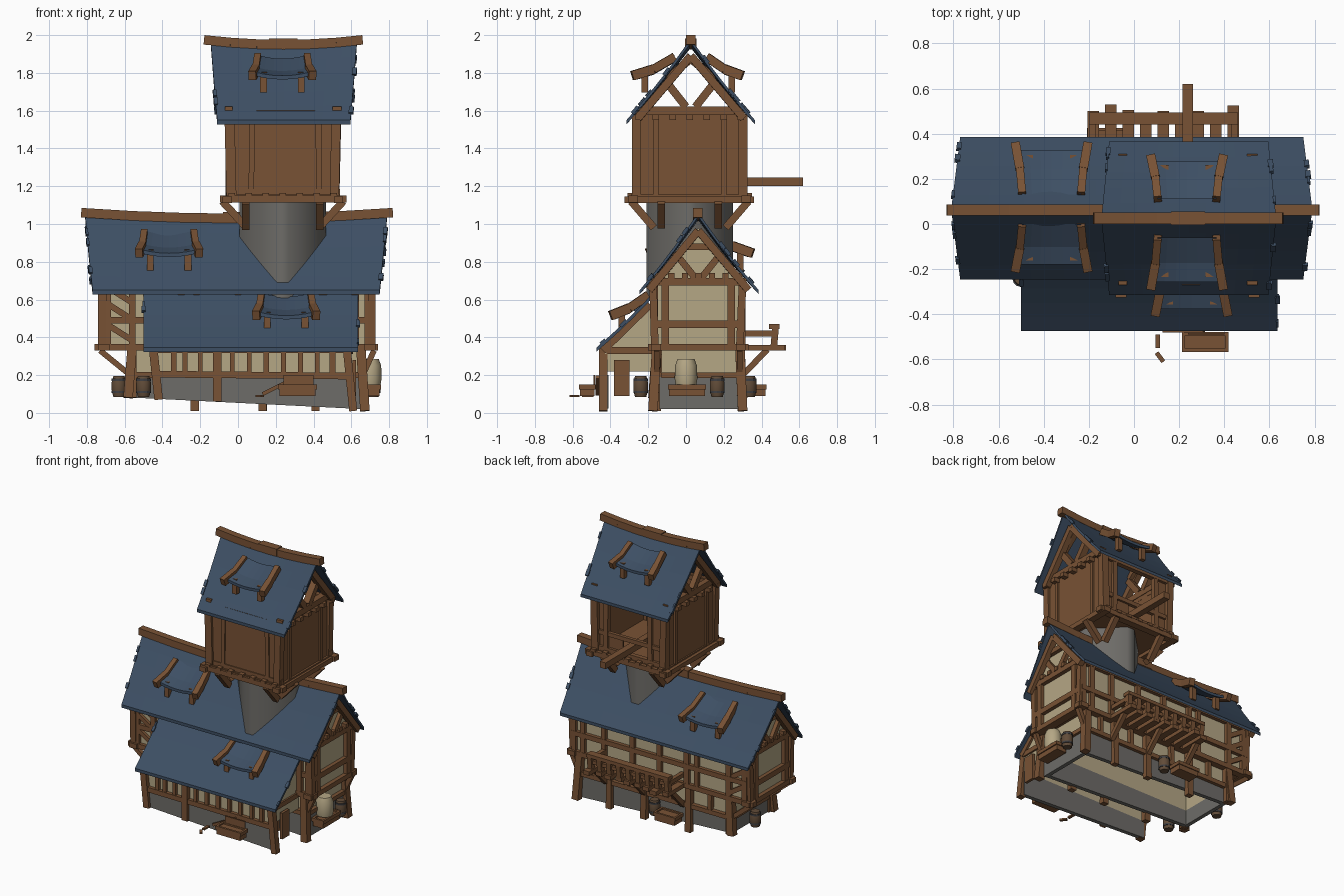
import bpy, bmesh, math, random
from mathutils import Vector as V

if "Cube" in bpy.data.objects:
    bpy.data.objects.remove(bpy.data.objects["Cube"])

random.seed(4)
COL = {"brown_timber": (0.19, 0.085, 0.035), "blue_roof": (0.047, 0.078, 0.127),
       "cream_plaster": (0.46, 0.385, 0.235), "grey_stone": (0.155, 0.15, 0.138),
       "barrel_wood": (0.12, 0.072, 0.04), "dark_iron": (0.05, 0.05, 0.055)}
MAT = {}
for n, c in COL.items():
    MAT[n] = bpy.data.materials.new(n)
    MAT[n].diffuse_color = (*c, 1)
WOOD, ROOF, CREAM, STONE, CASK, IRON = COL
PARTS = {}


def part(name, mat):
    if name not in PARTS:
        PARTS[name] = (bmesh.new(), mat)
    return PARTS[name][0]


def beam(name, p, q, w=0.035, d=None, mat=WOOD):
    """Box from p to q; w = sideways size, d = size in the other direction."""
    bm, p, q = part(name, mat), V(p), V(q)
    d = d or w
    u = (q - p).normalized()
    s = u.cross(V((0, 1, 0)) if abs(u.z) > 0.95 else V((0, 0, 1))).normalized()
    t = s.cross(u)
    a, b = [[bm.verts.new(c + s * i * w / 2 + t * j * d / 2)
             for i, j in ((-1, -1), (1, -1), (1, 1), (-1, 1))] for c in (p, q)]
    bm.faces.new(a[::-1])
    bm.faces.new(b)
    for i in range(4):
        bm.faces.new((a[i], a[(i + 1) % 4], b[(i + 1) % 4], b[i]))


def box(name, x0, x1, y0, y1, z0, z1, mat=WOOD):
    y, z = (y0 + y1) / 2, (z0 + z1) / 2
    beam(name, (x0, y, z), (x1, y, z), y1 - y0, z1 - z0, mat)


def ring(name, x0, x1, y0, y1, z0, z1, mat, t=0.02, skip=""):
    """Four upright walls without floor or ceiling."""
    for k, b in (("f", (x0, x1, y0, y0 + t)), ("b", (x0, x1, y1 - t, y1)),
                 ("l", (x0, x0 + t, y0, y1)), ("r", (x1 - t, x1, y0, y1))):
        if k not in skip:
            box(name, *b, z0, z1, mat)


def panel(name, pts, mat, t=0.015):
    """Flat polygon extruded along x."""
    bm = part(name, mat)
    a = [bm.verts.new(V(p)) for p in pts]
    b = [bm.verts.new(V(p) + V((t, 0, 0))) for p in pts]
    bm.faces.new(a)
    bm.faces.new(b[::-1])
    for i in range(len(a)):
        j = (i + 1) % len(a)
        bm.faces.new((a[i], a[j], b[j], b[i]))


def frame(name, f, lines, w=0.035):
    """Timbers on a wall; f maps (along, height) to a point."""
    for s0, z0, s1, z1 in lines:
        beam(name, f(s0, z0), f(s1, z1), w * random.uniform(0.9, 1.15), w)


def slope(name, x0, x1, inset, yr, zr, ye, ze, sag, dip):
    """One sagging roof slope from ridge to eaves, with loose edge tiles."""
    def at(u, v):
        mid = (x0 + x1) / 2
        x = x0 + (x1 - x0) * u
        x -= math.copysign(inset * v, x - mid) * min(1, abs(2 * u - 1) * 1.5)
        return V((x, yr + (ye - yr) * v, zr + (ze - zr) * v - dip * math.sin(math.pi * v)
                  + sag * (2 * u - 1) ** 2 * (1 - v)))
    bm = part(name, ROOF)
    n, m = 10, 5
    for off in (0, -0.022):
        g = [[bm.verts.new(at(i / n, j / m) + V((0, 0, off))) for j in range(m + 1)] for i in range(n + 1)]
        for i in range(n):
            for j in range(m):
                bm.faces.new((g[i][j], g[i + 1][j], g[i + 1][j + 1], g[i][j + 1]))
        if off == 0:
            top = g
    rim = lambda h: ([h[i][0] for i in range(n)] + [h[n][j] for j in range(m)]
                     + [h[i][m] for i in range(n, 0, -1)] + [h[0][j] for j in range(m, 0, -1)])
    a, b = rim(top), rim(g)
    for i in range(len(a)):
        j = (i + 1) % len(a)
        bm.faces.new((a[i], a[j], b[j], b[i]))
    for u in (0, 1):
        for k in range(3):
            v = random.uniform(0.15, 0.85)
            beam(name + "_edge_tiles", at(u, v), at(u, v + 0.08), random.uniform(0.01, 0.025), 0.018, ROOF)


def ridge(name, x0, x1, y, z, sag, w):
    p = [V((x0 + (x1 - x0) * i / 6, y, z + sag * (i / 3 - 1) ** 2)) for i in range(7)]
    for a, b in zip(p, p[1:]):
        beam(name, a, b, w)
    m = (x0 + x1) / 2
    box(name, m - 0.075, m + 0.075, y - 0.03, y + 0.03, z - 0.02, z + 0.033)


def dormer(name, cx, yt, zt, yb, zb):
    """Raised roof flap between two curved rails with short struts."""
    ym, zm = (yt + yb) / 2, (zt + zb) / 2 - 0.015
    for s in (-1, 1):
        pts = [(cx + s * 0.13, yt, zt), (cx + s * 0.14, ym, zm), (cx + s * 0.16, yb, zb)]
        beam(name + "_rails", pts[0], pts[1], 0.035, 0.045)
        beam(name + "_rails", pts[1], pts[2], 0.04, 0.05)
        y = yb + (yt - yb) * 0.3
        beam(name + "_rails", (cx + s * 0.1, y, zb - 0.09), (cx + s * 0.1, y, zb + 0.02), 0.035)
    # sagging flap sheet between the rails
    bm, cols, n = part(name + "_flap", ROOF), [], 6
    yo = yb + (yt - yb) * 0.12
    for i in range(n + 1):
        k = 2 * i / n - 1
        sg = -0.02 * (1 - k * k)
        cols.append([bm.verts.new((cx + k * wd, y, z + sg + o)) for y, z, wd, o in (
            (yt, zt + 0.01, 0.13, 0), (ym, zm + 0.01, 0.14, 0), (yo, zb + 0.02, 0.15, 0),
            (yo, zb + 0.02, 0.15, -0.02), (ym, zm + 0.01, 0.14, -0.02), (yt, zt + 0.01, 0.13, -0.02))])
    for a, b in zip(cols, cols[1:]):
        for j in range(6):
            bm.faces.new((a[j], a[(j + 1) % 6], b[(j + 1) % 6], b[j]))
    bm.faces.new(cols[0])
    bm.faces.new(cols[-1][::-1])


def prism(name, mat, rings):
    """Joins closed rings of points and caps the ends."""
    bm = part(name, mat)
    rs = [[bm.verts.new(p) for p in r] for r in rings]
    for a, b in zip(rs, rs[1:]):
        for i in range(len(a)):
            bm.faces.new((a[i], a[(i + 1) % len(a)], b[(i + 1) % len(a)], b[i]))
    bm.faces.new(rs[0][::-1])
    bm.faces.new(rs[-1])


def lathe(name, mat, x, y, prof, n=12):
    prism(name, mat, [[(x + r * math.cos(i * math.tau / n), y + r * math.sin(i * math.tau / n), z)
                       for i in range(n)] for r, z in prof])


# main house walls
ring("lower_stone_walls", -0.57, 0.66, -0.14, 0.28, 0.03, 0.19, STONE, 0.03)
ring("lower_plaster_walls", -0.56, 0.65, -0.13, 0.27, 0.19, 0.35, CREAM)
ring("upper_plaster_walls", -0.71, 0.70, -0.16, 0.29, 0.35, 0.70, CREAM)
box("upper_floor", -0.71, 0.70, -0.15, 0.28, 0.335, 0.35)
for x in (-0.71, 0.685):
    panel("gable_plaster", [(x, -0.17, 0.69), (x, 0.30, 0.69), (x, 0.065, 0.98)], CREAM)

# timber frames on the long walls
for y, out in ((-0.16, -0.02), (0.29, 0.02)):
    f = lambda s, z: (s, y + out * 0.3, z)
    xs = [-0.69, -0.56, -0.3, -0.22, 0.0, 0.22, 0.45, 0.62, 0.69]
    frame("upper_long_timbers", f, [(x, 0.35, x, 0.69) for x in xs], 0.036)
    frame("upper_long_timbers", f, [(-0.71, 0.49, 0.71, 0.49), (-0.74, 0.69, 0.72, 0.69)], 0.035)
    frame("upper_long_timbers", f, [(-0.68, z, -0.57, z - 0.07) for z in (0.66, 0.57, 0.46)], 0.032)
    box("floor_beams", -0.76, 0.74, y - 0.025, y + 0.025, 0.33, 0.365)
    g = lambda s, z: (s, (-0.145 if out < 0 else 0.285) + out * (0.36 - z), z)
    frame("lower_long_timbers", g, [(-0.56, 0.08, -0.56, 0.34)], 0.045)
    frame("lower_long_timbers", g, [(x, 0.01, x, 0.34) for x in (-0.23, 0.13, 0.41)], 0.04)
    frame("lower_long_timbers", g, [(x, 0.19, x, 0.34) for x in (-0.4, -0.08, 0.27, 0.53)], 0.03)
    frame("lower_long_timbers", g, [(-0.57, 0.2, 0.66, 0.2)], 0.032)

# timber frames on the gable ends
for x, xl, s in ((-0.71, -0.57, -1), (0.70, 0.66, 1)):
    f = lambda a, z: (x + s * 0.008, a, z)
    frame("gable_timbers", f, [(-0.165, 0.35, -0.175, 0.7), (0.285, 0.35, 0.3, 0.7),
                               (-0.11, 0.35, -0.11, 0.69), (0.24, 0.35, 0.24, 0.69),
                               (-0.16, 0.47, 0.29, 0.47), (-0.19, 0.695, 0.32, 0.695)], 0.04)
    frame("gable_timbers", f, [(0.06, 0.70, -0.06, 0.85), (0.07, 0.70, 0.19, 0.85),
                               (-0.02, 0.88, 0.15, 0.88)], 0.036)
    for a in (-0.195, 0.33):
        beam("gable_rafters", (x + s * 0.03, a, 0.65), (x + s * 0.04, 0.065, 0.965), 0.04)
    for k in range(7):
        a = -0.15 + k * 0.072
        box("joist_ends", x - 0.035, x + 0.035, a - 0.016, a + 0.016, 0.71, 0.74)
    box("floor_beams", x - 0.03, x + 0.03, -0.2, 0.33, 0.33, 0.365)
    frame("lower_gable_timbers", lambda a, z: (xl + s * 0.004, a, z), [(-0.13, 0.2, 0.27, 0.2)], 0.03)
    zb = 0.045 - s * 0.035
    for y0, y1 in ((-0.175, -0.155), (0.30, 0.285)):
        beam("corner_posts", (xl + s * 0.012, y0, zb), (xl - s * 0.01, y1, 0.35), 0.05)
        beam("overhang_braces", (xl, y1, 0.20), (x + s * 0.02, y1, 0.33), 0.03)

# main roof
for ye in (-0.245, 0.385):
    slope("main_roof", -0.81, 0.79, 0.04, 0.065, 1.035, ye, 0.65, 0.025, 0.012)
ridge("main_ridge_beam", -0.83, 0.82, 0.062, 1.03, 0.03, 0.05)
dormer("main_front_dormer", -0.365, 0.0, 0.955, -0.205, 0.845)
dormer("main_back_dormer", -0.365, 0.13, 0.955, 0.355, 0.845)

# lean-to at the front, ends open near the ground
box("leanto_stone", -0.43, 0.6, -0.44, -0.41, 0.05, 0.2, STONE)
box("leanto_plaster", -0.43, 0.6, -0.43, -0.415, 0.2, 0.34, CREAM)
for x in (-0.43, 0.58):
    panel("leanto_side_plaster", [(x, -0.42, 0.22), (x, -0.15, 0.22), (x, -0.15, 0.6), (x, -0.42, 0.34)], CREAM)
    beam("leanto_rafters", (x + 0.01, -0.44, 0.33), (x + 0.01, -0.19, 0.575), 0.04)
    beam("leanto_timbers", (x + 0.01, -0.42, 0.33), (x + 0.01, -0.15, 0.33), 0.035)
f = lambda s, z: (s, -0.438, z)
frame("leanto_timbers", f, [(-0.42, 0.07, -0.45, 0.35), (0.61, 0.01, 0.575, 0.35), (-0.11, 0.06, -0.11, 0.34)], 0.045)
frame("leanto_timbers", f, [(x, 0.2, x, 0.33) for x in
                            (-0.34, -0.28, -0.2, -0.03, 0.06, 0.15, 0.24, 0.33, 0.42, 0.5)], 0.027)
frame("leanto_timbers", f, [(-0.43, 0.205, 0.59, 0.195), (-0.45, 0.335, 0.6, 0.335)], 0.035)
slope("leanto_roof", -0.50, 0.635, 0.0, -0.16, 0.65, -0.475, 0.345, 0.0, 0.01)
dormer("leanto_dormer", 0.255, -0.2, 0.625, -0.4, 0.515)

# back balcony
for k in range(9):
    x = -0.18 + k * 0.0775
    box("balcony_planks", x - 0.025, x + 0.025, 0.28, random.uniform(0.48, 0.53), 0.33, 0.36)
    beam("balcony_railing", (x, 0.465, 0.35), (x, 0.475, 0.46), 0.035)
box("balcony_railing", -0.2, 0.46, 0.44, 0.495, 0.445, 0.47)
box("balcony_railing", -0.2, 0.46, 0.455, 0.475, 0.395, 0.42)
for x in (-0.18, 0.13, 0.44):
    beam("balcony_braces", (x, 0.29, 0.19), (x, 0.43, 0.335), 0.032)
for x in (-0.185, 0.445):
    box("balcony_railing", x - 0.015, x + 0.015, 0.3, 0.47, 0.405, 0.435)

# stone tower shaft, a square turned on its corner with cut corners
CX, CY, R, C = 0.237, 0.02, 0.23, 0.03
prism("tower_shaft", STONE, [[(CX + x, CY + y, z) for x, y in (
    (C, -R), (R, -C), (R, C), (C, R), (-C, R), (-R, C), (-R, -C), (-C, -R))] for z in (0.6, 1.135)])

# tower cabin platform and braces
box("cabin_floor", -0.06, 0.54, -0.29, 0.32, 1.135, 1.155)
for s in (-1, 1):
    box("platform_beams", -0.095, 0.575, CY + s * 0.3 - 0.025, CY + s * 0.3 + 0.025, 1.115, 1.15)
    box("platform_beams", CX + s * 0.295 - 0.025, CX + s * 0.295 + 0.025, -0.325, 0.36, 1.11, 1.145)
    for t in (-1, 1):
        beam("cabin_braces", (CX + s * 0.2, CY + t * 0.15, 0.99), (CX + s * 0.32, CY + t * 0.15, 1.12), 0.04)
        beam("cabin_braces", (CX + t * 0.195, CY + s * 0.19, 0.98), (CX + t * 0.195, CY + s * 0.31, 1.12), 0.04)
    for k in range(7):
        o = -0.27 + k * 0.09
        box("cabin_joist_ends", CX + o - 0.018, CX + o + 0.018, CY + s * 0.3 - 0.03, CY + s * 0.3 + 0.03, 1.145, 1.165)
        box("cabin_joist_ends", CX + s * 0.3 - 0.03, CX + s * 0.3 + 0.03, CY + o - 0.018, CY + o + 0.018, 1.55, 1.58)

# cabin walls, open at the back
ring("cabin_walls", -0.05, 0.525, -0.27, 0.30, 1.15, 1.6, WOOD, 0.015, "b")
box("cabin_walls", -0.05, 0.08, 0.285, 0.30, 1.15, 1.57)
box("cabin_walls", 0.42, 0.525, 0.285, 0.30, 1.15, 1.57)
box("cabin_back_rails", -0.05, 0.525, 0.29, 0.315, 1.27, 1.3)
box("cabin_back_rails", 0.3, 0.5, 0.285, 0.30, 1.15, 1.28)
for s in (-1, 1):
    y = CY + s * 0.282
    frame("cabin_timbers", lambda a, z: (a, y, z), [
        (-0.035, 1.14, -0.045, 1.58), (0.51, 1.14, 0.52, 1.58)], 0.048)
    frame("cabin_timbers", lambda a, z: (a, y, z), [
        (0.07, 1.15, 0.075, 1.57), (0.43, 1.15, 0.425, 1.57), (-0.06, 1.56, 0.54, 1.56), (-0.06, 1.17, 0.54, 1.17)], 0.032)
    x = CX + s * 0.287
    frame("cabin_timbers", lambda a, z: (x, a, z), [(-0.16, 1.15, -0.16, 1.57), (0.2, 1.15, 0.2, 1.57)], 0.028)
    # open gable truss
    frame("tower_truss", lambda a, z: (x, a, z), [
        (-0.27, 1.6, 0.31, 1.6), (0.0, 1.62, -0.11, 1.76), (0.05, 1.62, 0.16, 1.76), (-0.1, 1.77, 0.02, 1.87),
        (0.15, 1.77, 0.03, 1.87)], 0.042)
    for a in (-0.255, 0.305):
        beam("tower_rafters", (x + s * 0.02, a, 1.56), (x + s * 0.03, 0.025, 1.89), 0.042)
box("hoist_beam", 0.215, 0.262, 0.0, 0.62, 1.2, 1.245)

# tower roof
for ye in (-0.315, 0.365):
    slope("tower_roof", -0.145, 0.63, 0.035, 0.025, 1.955, ye, 1.55, 0.025, 0.012)
ridge("tower_ridge_beam", -0.18, 0.66, 0.025, 1.95, 0.025, 0.05)
dormer("tower_front_dormer", 0.235, -0.06, 1.885, -0.285, 1.785)
dormer("tower_back_dormer", 0.235, 0.11, 1.885, 0.3, 1.785)

# barrels
for x, y in ((-0.63, 0.1), (-0.5, -0.24), (0.715, 0.165), (0.02, 0.335)):
    lathe("barrels", CASK, x, y, [(0.03, 0.085), (0.039, 0.12), (0.039, 0.16), (0.03, 0.195)])
    for z in (0.105, 0.17):
        lathe("barrel_hoops", IRON, x, y, [(0.039, z), (0.039, z + 0.012)])

# crates, sack, door board and loose planks
for x0, x1, y0, y1 in ((0.67, 0.75, -0.09, 0.1), (-0.2, -0.04, 0.33, 0.42), (0.22, 0.41, -0.56, -0.485)):
    box("crates", x0, x1, y0, y1, 0.09, 0.14)
    ring("crates", x0 - 0.008, x1 + 0.008, y0 - 0.006, y1 + 0.006, 0.125, 0.15, WOOD, 0.015)
box("crate_lid", 0.24, 0.40, -0.49, -0.482, 0.13, 0.2)
lathe("sack", CREAM, 0.70, 0.0, [(0.055, 0.15), (0.06, 0.18), (0.058, 0.25), (0.045, 0.285)])
box("door_board", 0.605, 0.625, -0.38, -0.30, 0.09, 0.28)
beam("loose_planks", (0.13, -0.47, 0.1), (0.31, -0.47, 0.19), 0.02)
beam("loose_planks", (0.105, -0.55, 0.09), (0.105, -0.49, 0.09), 0.02, 0.012)
beam("loose_planks", (0.10, -0.57, 0.09), (0.13, -0.61, 0.09), 0.02, 0.012)

for name, (bm, mat) in PARTS.items():
    bmesh.ops.recalc_face_normals(bm, faces=bm.faces)
    for fc in bm.faces:
        fc.smooth = name in ("tower_shaft", "sack", "barrels") and len(fc.verts) == 4
    if name in ("lower_stone_walls", "leanto_stone"):  # foundations follow sloping ground
        for v in bm.verts:
            if v.co.z < 0.1:
                v.co.z = 0.02 + (0.66 - v.co.x) * 0.05
    me = bpy.data.meshes.new(name)
    bm.to_mesh(me)
    bm.free()
    me.materials.append(MAT[mat])
    bpy.context.collection.objects.link(bpy.data.objects.new(name, me))

for m in bpy.data.materials:
    if m.users and not m.is_grease_pencil:
        m.use_nodes = True
        m.node_tree.nodes["Principled BSDF"].inputs["Base Color"].default_value = m.diffuse_color
